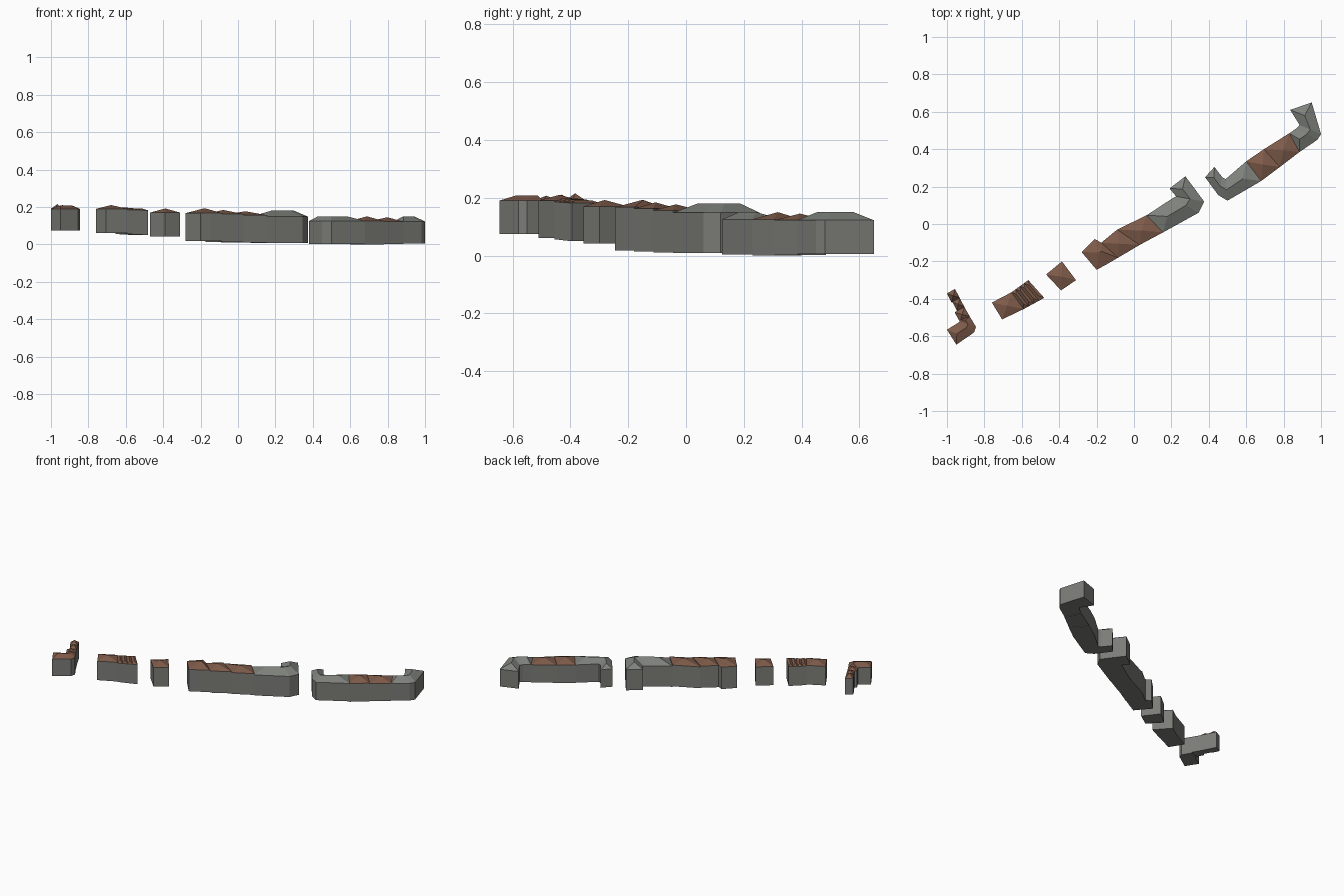
import bpy, bmesh
from mathutils import Vector

if "Cube" in bpy.data.objects:
    bpy.data.objects.remove(bpy.data.objects["Cube"])


def material(name, rgb):
    m = bpy.data.materials.new(name)
    m.diffuse_color = (*rgb, 1)
    m.use_nodes = True
    m.node_tree.nodes["Principled BSDF"].inputs["Base Color"].default_value = m.diffuse_color
    return m


STONE = material("grey_stone", (0.20, 0.20, 0.185))
TILE = material("brown_tile", (0.21, 0.105, 0.068))
SLATE = material("grey_slate", (0.21, 0.22, 0.20))


def house(name, front, back, base, eave, peak, roof=TILE, hip=0.5):
    """Building between two paired kerb lines, with a hipped roof along the middle."""
    bm = bmesh.new()
    n = len(front)
    mid = [(Vector(a) + Vector(b)) / 2 for a, b in zip(front, back)]
    ridge = list(mid)
    ridge[0] = mid[0].lerp(mid[1], hip)
    ridge[-1] = mid[-1].lerp(mid[-2], hip)
    ring = lambda pts, z: [bm.verts.new((p[0], p[1], z)) for p in pts]
    f0, b0 = ring(front, base), ring(back, base)
    f1, b1 = ring(front, eave), ring(back, eave)
    top = ring(ridge, peak)

    def face(vs, mat=0):
        bm.faces.new(vs).material_index = mat

    for i in range(n - 1):
        j = i + 1
        face((f0[i], b0[i], b0[j], f0[j]))
        face((f0[i], f0[j], f1[j], f1[i]))
        face((b0[j], b0[i], b1[i], b1[j]))
        face((f1[i], f1[j], top[j], top[i]), 1)
        face((b1[j], b1[i], top[i], top[j]), 1)
    for i in (0, n - 1):  # end walls and hip ends
        face((f0[i], b0[i], b1[i], f1[i]))
        face((f1[i], b1[i], top[i]), 1)
    bmesh.ops.remove_doubles(bm, verts=bm.verts, dist=1e-4)
    bmesh.ops.recalc_face_normals(bm, faces=bm.faces)
    me = bpy.data.meshes.new(name)
    bm.to_mesh(me)
    bm.free()
    me.materials.append(STONE)
    me.materials.append(roof)
    ob = bpy.data.objects.new(name, me)
    bpy.context.collection.objects.link(ob)


# West corner house and its three small rear cottages
house("west_corner_house",
      [(-.95, -.645), (-.855, -.58), (-.845, -.55), (-.878, -.495)],
      [(-1, -.565), (-.935, -.525), (-.93, -.52), (-.937, -.51)],
      .075, .19, .208, hip=.35)
east = [(-.957, -.347), (-.932, -.395), (-.907, -.443), (-.878, -.495)]
for i, w in enumerate((.05, .045, .06)):
    off = Vector((-.87 * w, -.49 * w))
    a, b = Vector(east[i]), Vector(east[i + 1])
    house(f"rear_cottage_{i + 1}", [a, b], [a + off, b + off],
          .08, .19, .215 - .004 * i)

# Upper terrace: one wide house, then narrow ones with ridges across the street
house("upper_wide_house", [(-.705, -.51), (-.59, -.455)],
      [(-.76, -.42), (-.655, -.365)], .06, .19, .21)
fa, fb = Vector((-.59, -.455)), Vector((-.48, -.395))
ba, bb = Vector((-.655, -.365)), Vector((-.565, -.30))
for i in range(4):
    s, t = i / 4, (i + 1) / 4
    house(f"narrow_house_{i + 1}",
          [fa.lerp(fb, s), ba.lerp(bb, s)], [fa.lerp(fb, t), ba.lerp(bb, t)],
          .056 - .002 * i, .185 - .001 * i, .197 - .002 * i, hip=.2)

# Detached house
house("detached_house", [(-.39, -.355), (-.31, -.30)],
      [(-.47, -.27), (-.385, -.20)], .042, .17, .192)

# Middle terrace with a curved slate-roofed end
house("middle_house_1", [(-.20, -.245), (-.145, -.215), (-.085, -.18)],
      [(-.28, -.15), (-.21, -.08), (-.175, -.10)], .018, .167, .192, hip=.9)
house("middle_house_2", [(-.085, -.18), (.03, -.112)],
      [(-.175, -.10), (-.09, -.03)], .014, .162, .184)
house("middle_house_3", [(.03, -.112), (.155, -.045)],
      [(-.09, -.03), (.068, .047)], .011, .156, .177)
house("middle_corner_block",
      [(.155, -.045), (.345, .06), (.375, .12), (.275, .255)],
      [(.068, .047), (.21, .14), (.225, .148), (.19, .19)],
      .008, .148, .18, SLATE, .4)

# Lower terrace: slate corner blocks on both ends, tiled houses between
house("lower_west_block",
      [(.38, .25), (.45, .155), (.50, .125), (.68, .23)],
      [(.43, .305), (.472, .25), (.49, .24), (.60, .335)],
      .003, .125, .15, SLATE, .4)
house("lower_house_1", [(.68, .23), (.78, .305)],
      [(.60, .335), (.695, .40)], 0, .125, .15)
house("lower_house_2", [(.78, .305), (.885, .385)],
      [(.695, .40), (.83, .485)], .002, .122, .145)
house("lower_east_block",
      [(.885, .385), (.98, .45), (1, .48), (.95, .65)],
      [(.83, .485), (.87, .512), (.885, .53), (.835, .61)],
      .005, .122, .15, SLATE, .4)
